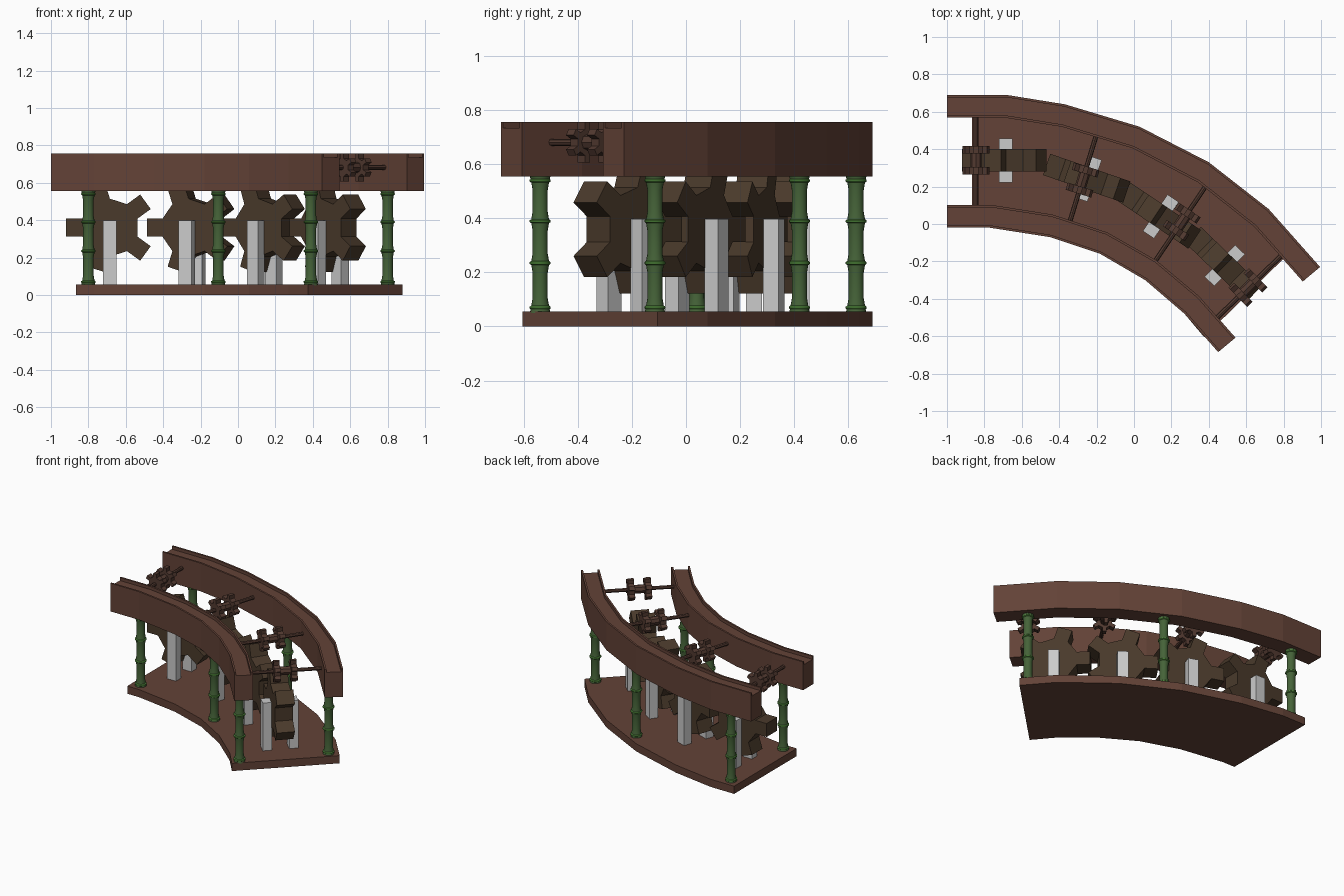
import bpy, bmesh, math
from mathutils import Matrix, Vector

if "Cube" in bpy.data.objects:
    bpy.data.objects.remove(bpy.data.objects["Cube"])


def mat(name, r, g, b):
    m = bpy.data.materials.new(name)
    m.diffuse_color = (r, g, b, 1)
    m.use_nodes = True
    m.node_tree.nodes["Principled BSDF"].inputs["Base Color"].default_value = m.diffuse_color
    return m


WOOD = mat("wood", 0.125, 0.055, 0.038)
DARK = mat("dark_wood", 0.068, 0.042, 0.024)
AXLE = mat("axle_wood", 0.085, 0.042, 0.03)
GREEN = mat("bamboo", 0.06, 0.125, 0.04)
RING = mat("bamboo_ring", 0.09, 0.28, 0.05)


def finish(name, bm, m=None, smooth=False):
    bmesh.ops.recalc_face_normals(bm, faces=bm.faces)
    me = bpy.data.meshes.new(name)
    bm.to_mesh(me)
    bm.free()
    ob = bpy.data.objects.new(name, me)
    bpy.context.collection.objects.link(ob)
    if m:
        me.materials.append(m)
    if smooth:
        bpy.context.view_layer.objects.active = ob
        ob.select_set(True)
        bpy.ops.object.shade_smooth_by_angle(angle=math.radians(40))
        ob.select_set(False)
    return ob


def loft(bm, loops, closed_ends=True):
    """Skin a list of equal-length closed loops and cap both ends."""
    rings = [[bm.verts.new(p) for p in lp] for lp in loops]
    for a, b in zip(rings, rings[1:]):
        n = len(a)
        for i in range(n):
            bm.faces.new((a[i], a[(i + 1) % n], b[(i + 1) % n], b[i]))
    if closed_ends:
        bm.faces.new(rings[0])
        bm.faces.new(rings[-1])


# Curved track: stations pair a point on the inner edge with one on the outer edge
MID = [((-0.77, -0.02), (-0.68, 0.69)), ((-0.45, -0.07), (-0.37, 0.64)),
       ((-0.18, -0.16), (0.03, 0.52)), ((0.06, -0.30), (0.40, 0.33)),
       ((0.27, -0.48), (0.72, 0.08))]
TRACK = [((-1, -0.02), (-1, 0.69))] + MID + [((0.45, -0.685), (0.995, -0.23))]
FLOOR = [((-0.865, -0.02), (-0.865, 0.69))] + MID + [((0.375, -0.605), (0.88, -0.105))]


def sweep(name, stations, profile, m):
    bm = bmesh.new()
    loops = []
    for a, b in stations:
        a, b = Vector(a), Vector(b)
        loops.append([(*a.lerp(b, t), z) for t, z in profile])
    loft(bm, loops)
    return finish(name, bm, m)


# Base plate and the two grooved rails
sweep("base_plate", FLOOR, [(0, 0), (1, 0), (1, 0.055), (0, 0.055)], WOOD)
for name, t0 in (("inner_rail", 0.0), ("outer_rail", 0.83)):
    t1, lip = t0 + 0.17, 0.018
    sweep(name, TRACK, [(t0, 0.555), (t1, 0.555), (t1, 0.757), (t1 - lip, 0.757),
                        (t1 - lip, 0.735), (t0 + lip, 0.735), (t0 + lip, 0.757), (t0, 0.757)], WOOD)


def lathe(name, profile, x, y, m, sides=16):
    bm = bmesh.new()
    loft(bm, [[(x + r * math.cos(k * math.tau / sides), y + r * math.sin(k * math.tau / sides), z)
               for k in range(sides)] for r, z in profile])
    return finish(name, bm, m, True)


# Bamboo posts with raised node rings
NODES = (0.07, 0.235, 0.39, 0.54)
stem = [(0.038, 0.05)]
for lo, hi in zip(NODES, NODES[1:]):
    stem += [(0.034, lo), (0.028, lo + 0.035), (0.028, hi - 0.035), (0.034, hi)]
stem.append((0.038, 0.556))
POSTS = [(-0.80, 0.04), (-0.80, 0.63), (-0.105, -0.12), (0.10, 0.42), (0.39, -0.54), (0.80, -0.115)]
for i, (x, y) in enumerate(POSTS):
    lathe(f"bamboo_post_{i}", stem, x, y, GREEN)
    for j, z in enumerate(NODES):
        lathe(f"bamboo_ring_{i}_{j}", [(0.034, z - 0.007), (0.039, z - 0.003), (0.039, z + 0.003),
                                       (0.034, z + 0.007)], x, y, RING)


def cog(bm, teeth, root, tip, y0, y1, phase):
    """Cog with straight teeth, axis along y."""
    half = math.pi / (2 * teeth)
    w, inner = root * math.sin(half), root * math.cos(half)
    pts = []
    for i in range(teeth):
        a = phase + i * math.tau / teeth
        c, s = math.cos(a), math.sin(a)
        for r, q in ((inner, -w), (tip, -w), (tip, w), (inner, w)):
            pts.append((r * c - q * s, r * s + q * c))
    loft(bm, [[(x, y, z) for x, z in pts] for y in (y0, y1)])


def rod(bm, r, half, sides=8):
    loft(bm, [[(r * math.cos(k * math.tau / sides), y, r * math.sin(k * math.tau / sides))
               for k in range(sides)] for y in (-half, half)])


def place(ob, x, y, z, deg):
    ob.matrix_world = Matrix.Translation((x, y, z)) @ Matrix.Rotation(math.radians(-deg), 4, 'Z')


# Large drive gears, each held between two grey supports
for i, (x, y, deg) in enumerate([(-0.685, 0.34, 0), (-0.245, 0.242, 19),
                                 (0.143, 0.04, 34), (0.485, -0.222, 44)]):
    bm = bmesh.new()
    cog(bm, 5, 0.155, 0.235, -0.06, 0.06, math.pi)
    place(finish(f"large_gear_{i}", bm, DARK), x, y, 0.36, deg)
    for side in (-1, 1):
        bm = bmesh.new()
        bmesh.ops.create_cube(bm, size=1, matrix=Matrix.Translation((0, side * 0.088, 0.225))
                              @ Matrix.Diagonal((0.072, 0.06, 0.345, 1)))
        place(finish(f"gear_support_{i}_{side}", bm), x, y, 0, deg)

# Small twin-cog rollers on axles that span the rails
for i, (x, y, deg) in enumerate([(-0.845, 0.34, 0), (-0.275, 0.235, 17),
                                 (0.255, 0.012, 34), (0.61, -0.34, 46)]):
    bm = bmesh.new()
    rod(bm, 0.013, 0.25)
    rod(bm, 0.03, 0.05)
    for s in (-1, 1):
        cog(bm, 6, 0.05, 0.075, s * 0.056 - 0.02, s * 0.056 + 0.02, math.pi / 2)
    place(finish(f"roller_axle_{i}", bm, AXLE), x, y, 0.682, deg)
